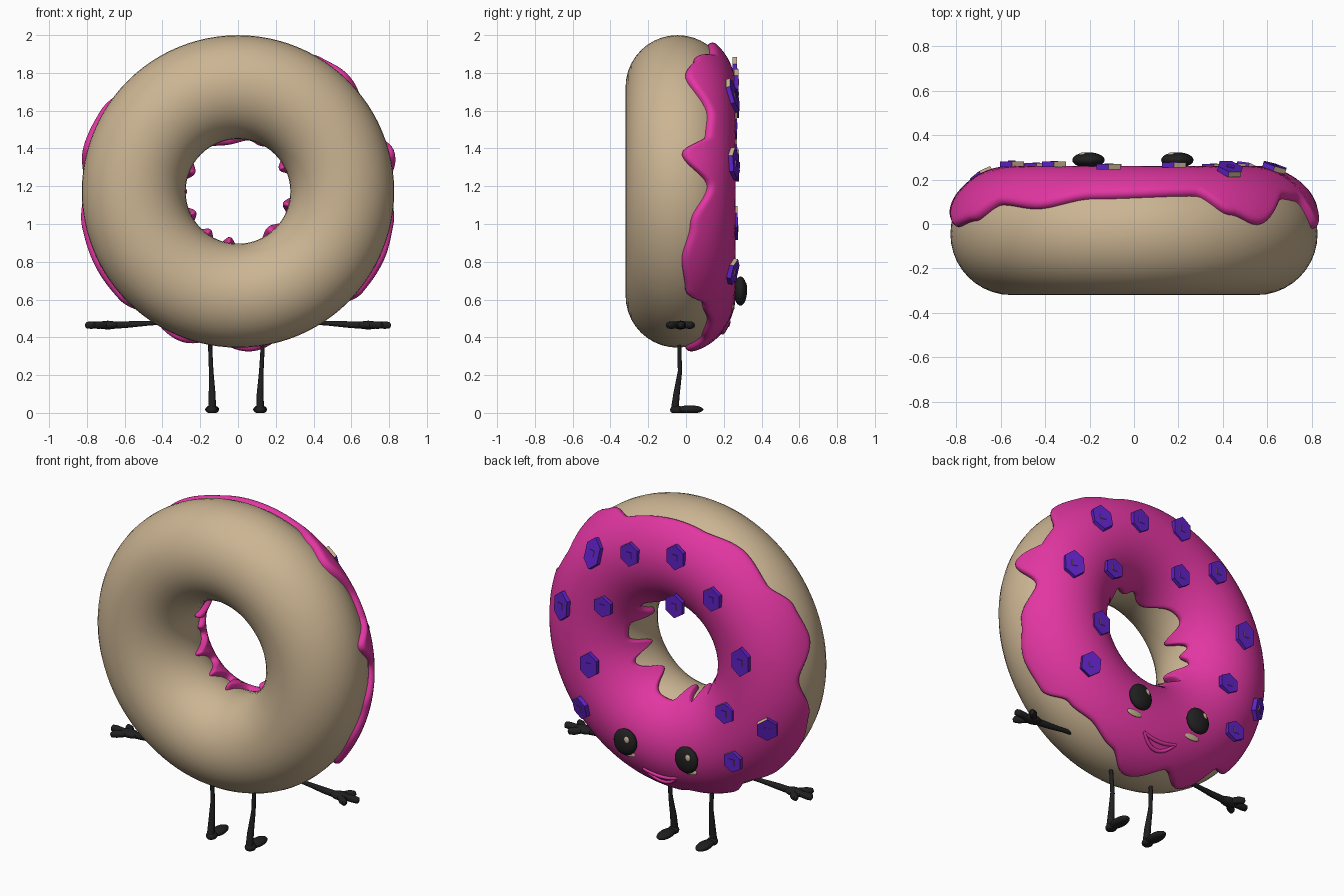
import bpy, bmesh, math
from mathutils import Vector, Matrix

if "Cube" in bpy.data.objects:
    bpy.data.objects.remove(bpy.data.objects["Cube"])

CZ, CY, R, A, H = 1.1725, -0.045, 0.552, 0.275, 0.032   # ring centre, radii, icing thickness


def material(name, rgb):
    m = bpy.data.materials.new(name)
    m.diffuse_color = (*rgb, 1)
    m.use_nodes = True
    m.node_tree.nodes["Principled BSDF"].inputs["Base Color"].default_value = m.diffuse_color
    return m


DOUGH = material("dough beige", (0.60, 0.46, 0.29))
PINK = material("icing pink", (0.76, 0.037, 0.36))
PURPLE = material("sprinkle purple", (0.115, 0.016, 0.56))
BLACK = material("soft black", (0.014, 0.014, 0.014))


def finish(bm, name, mats, smooth=True):
    bmesh.ops.recalc_face_normals(bm, faces=bm.faces)
    me = bpy.data.meshes.new(name)
    bm.to_mesh(me)
    bm.free()
    ob = bpy.data.objects.new(name, me)
    bpy.context.collection.objects.link(ob)
    for m in mats:
        me.materials.append(m)
    if smooth:
        for p in me.polygons:
            p.use_smooth = True
    return ob


def ring_point(theta, phi, radius):
    r = R + radius * math.cos(phi)
    return Vector((r * math.cos(theta), CY + radius * math.sin(phi), CZ + r * math.sin(theta)))


def ellipsoid(name, centre, size, mat, floor=None):
    bm = bmesh.new()
    bmesh.ops.create_uvsphere(bm, u_segments=24, v_segments=14, radius=1)
    for v in bm.verts:
        v.co = Vector(centre) + Vector([c * s for c, s in zip(v.co, size)])
        if floor is not None:
            v.co.z = max(v.co.z, floor)
    return finish(bm, name, [mat])


def tube(name, pts, mat):
    """Tapered limb through (x, y, z, radius) points."""
    cu = bpy.data.curves.new(name, 'CURVE')
    cu.dimensions = '3D'
    cu.bevel_depth = 1
    cu.bevel_resolution = 3
    cu.use_fill_caps = True
    sp = cu.splines.new('POLY')
    sp.points.add(len(pts) - 1)
    for p, (x, y, z, r) in zip(sp.points, pts):
        p.co = (x, y, z, 1)
        p.radius = r
    ob = bpy.data.objects.new(name, cu)
    bpy.context.collection.objects.link(ob)
    cu.materials.append(mat)
    bpy.ops.object.select_all(action='DESELECT')
    ob.select_set(True)
    bpy.context.view_layer.objects.active = ob
    bpy.ops.object.convert(target='MESH')
    bpy.ops.object.shade_smooth_by_angle(angle=math.radians(50))
    return ob


# Dough ring
bm = bmesh.new()
NT, NP = 96, 40
grid = [[bm.verts.new(ring_point(math.tau * i / NT, math.tau * j / NP, A)) for j in range(NP)]
        for i in range(NT)]
for i in range(NT):
    for j in range(NP):
        k, l = (i + 1) % NT, (j + 1) % NP
        bm.faces.new((grid[i][j], grid[k][j], grid[k][l], grid[i][l]))
finish(bm, "dough_ring", [DOUGH])

# Icing: outer edge depth by angle, inner edge made of narrow drips
OUTER = [(-12, .03), (2, .13), (14, -.02), (22, .12), (31, .13), (48, 0), (58, .05), (69, .145),
         (104, .13), (123, .08), (138, .1), (150, .02), (163, -.01), (178, .1), (194, .01),
         (208, -.02), (222, 0), (234, .11), (249, 0), (261, .12), (275, 0), (287, .1),
         (300, .13), (312, .1), (321, 0), (334, -.02), (348, .03), (362, .13)]
DRIPS = [(157, 8, .15), (28, 7, .15), (206, 7, .15), (345, 7, .16), (234, 7, .14), (260, 6, .16),
         (310, 11, .15), (100, 20, .12), (65, 10, .06), (180, 6, .06)]


def outer_y(deg):
    for (a, ya), (b, yb) in zip(OUTER, OUTER[1:]):
        if a <= deg <= b:
            t = (deg - a) / (b - a)
            return ya + (yb - ya) * t * t * (3 - 2 * t)
    return 0.1


def inner_y(deg):
    return 0.11 - sum(d * math.exp(-(((deg - a + 180) % 360 - 180) / w) ** 2) for a, w, d in DRIPS)


bm = bmesh.new()
NT, NP = 240, 32
rows = []
for i in range(NT):
    deg = 360 * i / NT
    p0 = math.asin((outer_y(deg) - CY) / (A + H))
    p1 = math.pi - math.asin((inner_y(deg) - CY) / (A + H))
    row = []
    for j in range(NP + 1):
        t = (1 - math.cos(math.pi * j / NP)) / 2
        edge = min(min(t, 1 - t) * (p1 - p0) * A / 0.03, 1)
        off = H * math.sqrt(1 - (1 - edge) ** 2) - (0.006 if edge == 0 else 0)
        row.append(bm.verts.new(ring_point(math.radians(deg), p0 + (p1 - p0) * t, A + off)))
    rows.append(row)
for i in range(NT):
    for j in range(NP):
        a, b = rows[i], rows[(i + 1) % NT]
        bm.faces.new((a[j], b[j], b[j + 1], a[j + 1]))
finish(bm, "icing", [PINK])


def icing_y(x, z):
    d = math.hypot(x, z - CZ) - R
    return CY + math.sqrt(max((A + H) ** 2 - d * d, 0))


# Sprinkles: hexagonal plates with a small square centre (x, z, half height, tilted)
SPRINKLES = [(.43, 1.68, .09, 1), (.18, 1.75, .07, 0), (-.115, 1.81, .075, 0), (-.36, 1.63, .07, 0),
             (-.11, 1.52, .07, 0), (-.55, 1.31, .085, 0), (.63, 1.32, .085, 1), (.36, 1.39, .06, 0),
             (.45, 1.02, .075, 0), (.51, .75, .07, 1), (-.44, .975, .06, 0),
             (-.68, .93, .07, 1), (-.49, .70, .06, 0)]
for n, (x, z, half, tilted) in enumerate(SPRINKLES):
    y = icing_y(x, z)
    if tilted:
        th = math.atan2(z - CZ, x)
        d = math.hypot(x, z - CZ) - R
        normal = Vector((d * math.cos(th), y - CY, d * math.sin(th))).normalized()
    else:
        normal, y = Vector((0, 1, 0)), max(y, 0.25)
    place = Matrix.Translation(Vector((x, y, z)) + normal * 0.008) @ \
        normal.to_track_quat('Z', 'Y').to_matrix().to_4x4()
    bm = bmesh.new()
    bmesh.ops.create_cone(bm, cap_ends=True, segments=6, radius1=1, radius2=1, depth=0.024,
                          matrix=place @ Matrix.Diagonal((0.062, half, 1, 1)))
    count = len(bm.faces)
    bmesh.ops.create_cone(bm, cap_ends=True, segments=4, radius1=0.024, radius2=0.024, depth=0.008,
                          matrix=place @ Matrix.Translation((0, 0, 0.0115)) @ Matrix.Rotation(math.pi / 4, 4, 'Z'))
    for f in list(bm.faces)[count:]:
        f.material_index = 1
    finish(bm, f"sprinkle_{n + 1}", [PURPLE, DOUGH], smooth=False)

# Face: eyes, glints, cheeks and smile
for side, x in (("right", 0.195), ("left", -0.205)):
    ellipsoid(f"eye_{side}", (x, 0.288, 0.645), (0.073, 0.035, 0.077), BLACK)
    ellipsoid(f"eye_glint_{side}", (x - 0.026, 0.314, 0.672), (0.017, 0.008, 0.02), DOUGH)
    ellipsoid(f"cheek_{side}", (x + 0.01, icing_y(x, 0.56), 0.56), (0.05, 0.008, 0.02), DOUGH)
for name, sag in (("smile_upper_lip", 0.02), ("smile_lower_lip", 0.06)):
    pts = []
    for i in range(13):
        u = i / 6 - 1
        x, z = 0.01 + 0.11 * u, 0.485 - sag * (1 - u * u)
        pts.append((x, icing_y(x, z) + 0.002, z, 0.011 - 0.004 * u * u))
    tube(name, pts, PINK)

# Arms with three-fingered hands, legs with flat feet
for side, s in (("right", 1), ("left", -1)):
    tube(f"arm_{side}", [(s * .36, -.02, .482, .012), (s * .48, -.025, .474, .013),
                         (s * .58, -.03, .468, .018), (s * .66, -.03, .464, .02)], BLACK)
    ellipsoid(f"palm_{side}", (s * .69, -.03, .465), (.06, .036, .023), BLACK)
    for n, (x, y) in enumerate([(.81, -.025), (.77, -.09), (.75, .03)]):
        tube(f"finger_{side}_{n + 1}", [(s * .68, -.03, .465, .016), (s * (x - .03), y * .8 - .005, .465, .021),
                                        (s * (x - .008), y, .464, .018), (s * x, y, .464, .006)], BLACK)
for side, top, low in (("right", .13, .117), ("left", -.147, -.137)):
    tube(f"leg_{side}", [(top, -.04, .40, .01), (top, -.035, .34, .011), ((top + low) / 2, -.032, .22, .012),
                         (low, -.05, .10, .018), (low, -.06, .018, .021)], BLACK)
    ellipsoid(f"heel_{side}", (low, -.05, .016), (.03, .034, .024), BLACK, floor=0)
    ellipsoid(f"foot_{side}", (low, .02, .018), (.037, .072, .022), BLACK, floor=0)
